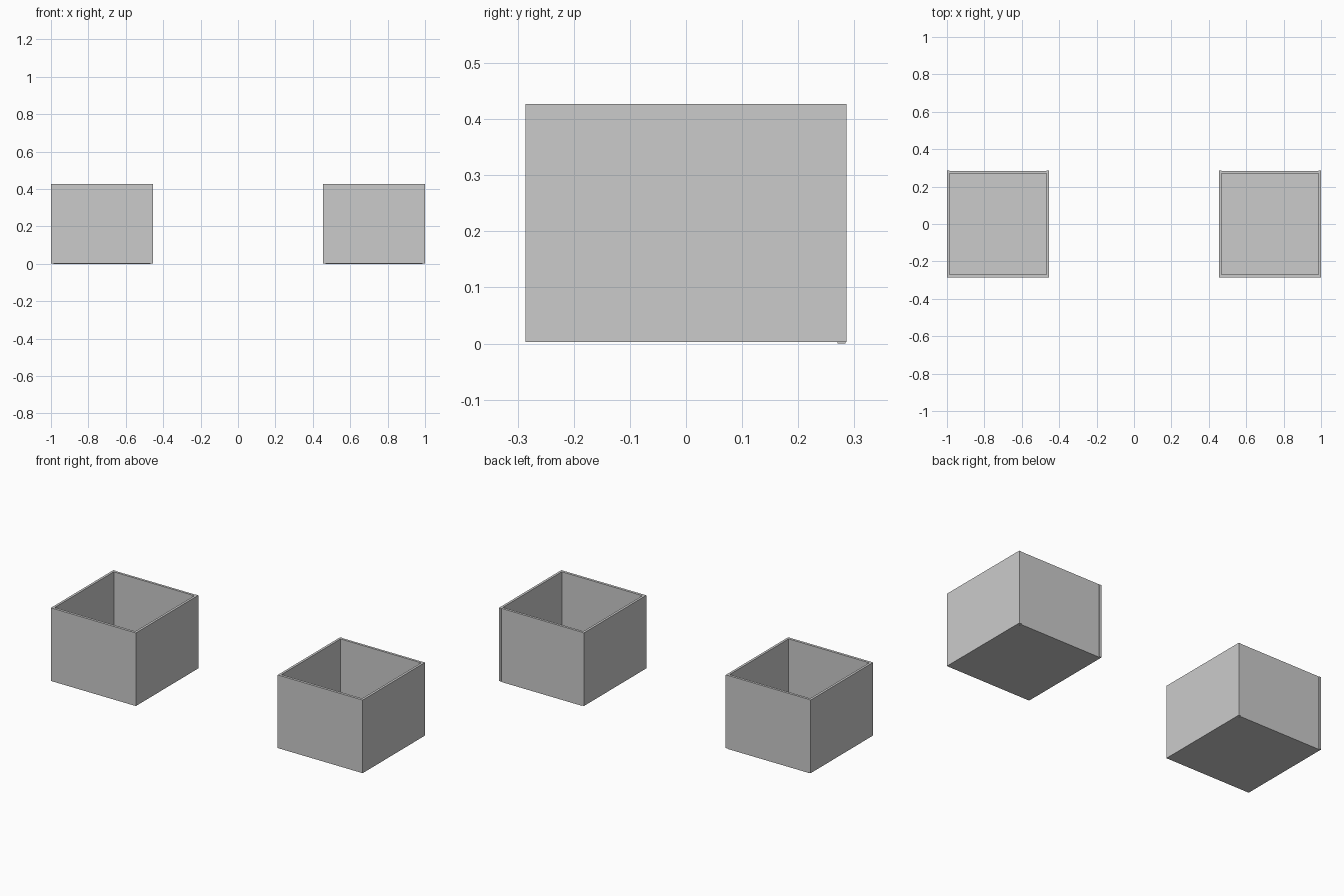
import bpy

if "Cube" in bpy.data.objects:
    bpy.data.objects.remove(bpy.data.objects["Cube"])

T = 0.014            # panel thickness
W, TOP, LOW = 0.545, 0.427, 0.003


def panel(name, x, y, z):
    """Board spanning the given (min, max) ranges."""
    bpy.ops.mesh.primitive_cube_add(size=1, location=[(a + b) / 2 for a, b in (x, y, z)])
    ob = bpy.context.object
    ob.name = name
    ob.scale = [b - a for a, b in (x, y, z)]
    bpy.ops.object.transform_apply(location=False, rotation=False, scale=True)


def open_box(label, x0):
    x1 = x0 + W
    # front board covers the ends of the side boards
    panel(label + "_front_panel", (x0, x1), (-0.286, -0.271), (LOW, TOP))
    # side boards run to the rear
    panel(label + "_side_panel_a", (x0, x0 + T), (-0.271, 0.286), (LOW, TOP))
    panel(label + "_side_panel_b", (x1 - T, x1), (-0.271, 0.286), (LOW, TOP))
    # back board sits between the sides, slightly recessed and lower
    panel(label + "_back_panel", (x0 + T, x1 - T), (0.270, 0.284), (0, TOP))
    # floor board
    panel(label + "_floor", (x0 + T, x1 - T), (-0.271, 0.270), (LOW, LOW + T))


open_box("left_box", -1.0)
open_box("right_box", 1.0 - W)
